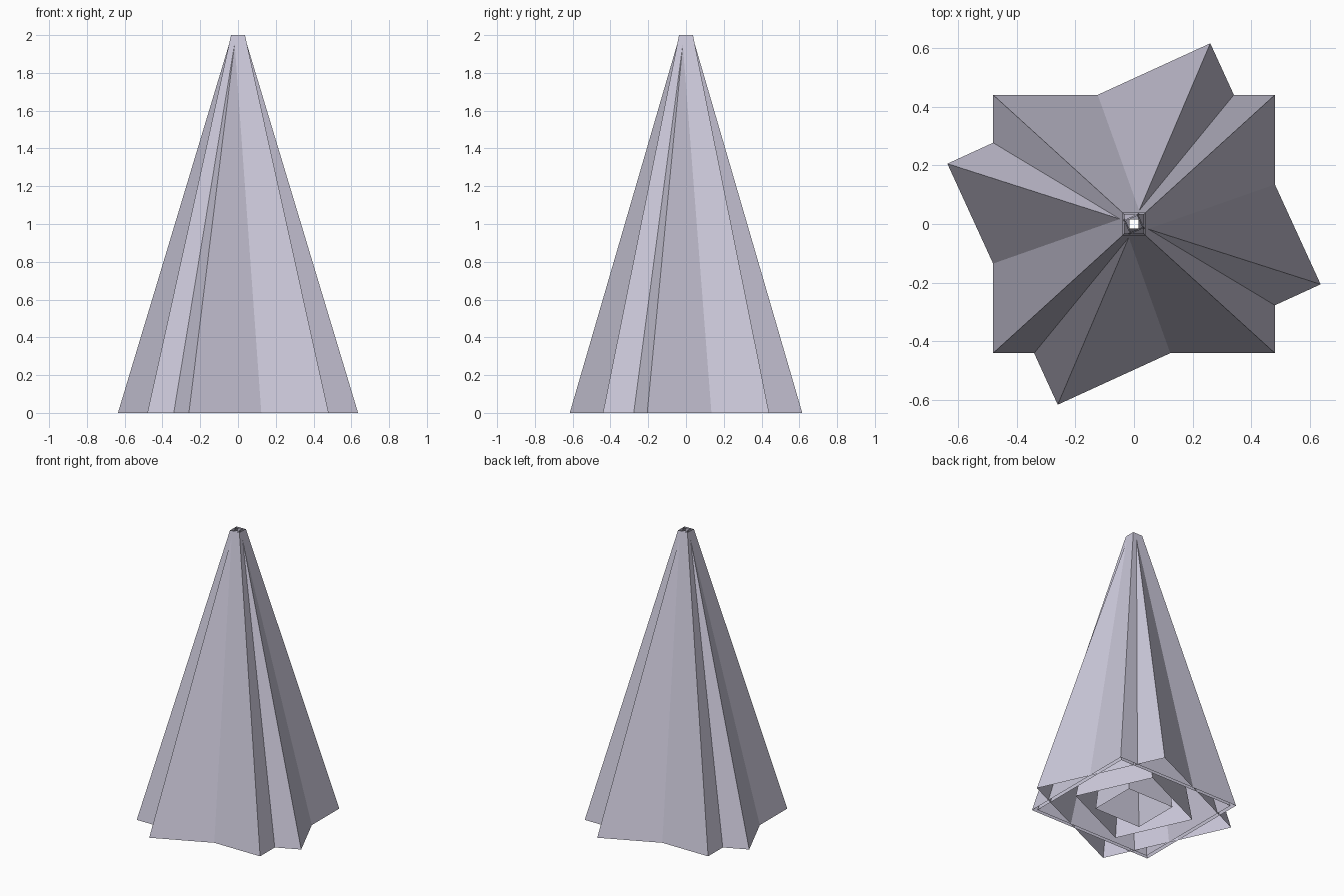
import bpy, bmesh, math

if "Cube" in bpy.data.objects:
    bpy.data.objects.remove(bpy.data.objects["Cube"])

# One pale lavender grey for everything
mat = bpy.data.materials.new("pale_lavender_grey")
mat.diffuse_color = (0.60, 0.58, 0.70, 1.0)
mat.use_nodes = True
mat.node_tree.nodes["Principled BSDF"].inputs["Base Color"].default_value = mat.diffuse_color

HEIGHT = 2.0
CORNER = math.atan2(0.44, 0.48)   # corner direction of the oblong base


def shell(name, base_r, top_r, turn):
    """Open four-sided tapering shell, oblong base, square top, turned about z."""
    bm = bmesh.new()
    rings = []
    for r, z, a in ((base_r, 0, CORNER), (top_r, HEIGHT, math.pi / 4)):
        angles = (a, math.pi - a, math.pi + a, -a)
        rings.append([bm.verts.new((r * math.cos(t + turn), r * math.sin(t + turn), z))
                      for t in angles])
    low, high = rings
    for i in range(4):
        j = (i + 1) % 4
        bm.faces.new((low[i], low[j], high[j], high[i]))
    mesh = bpy.data.meshes.new(name)
    bm.to_mesh(mesh)
    bm.free()
    mesh.materials.append(mat)
    obj = bpy.data.objects.new(name, mesh)
    bpy.context.collection.objects.link(obj)
    return obj


TURN = math.radians(24.6)

# Nested layers, from outside to inside: name, base radius, top radius, turn
for layer in (
    ("outer_straight_layer", 0.651, 0.052, 0),
    ("outer_turned_layer", 0.668, 0.035, TURN),
    ("lining_layer", 0.615, 0.045, 0),
    ("middle_turned_layer", 0.40, 0.030, TURN),
    ("inner_layer", 0.245, 0.022, 0),
):
    shell(*layer)
